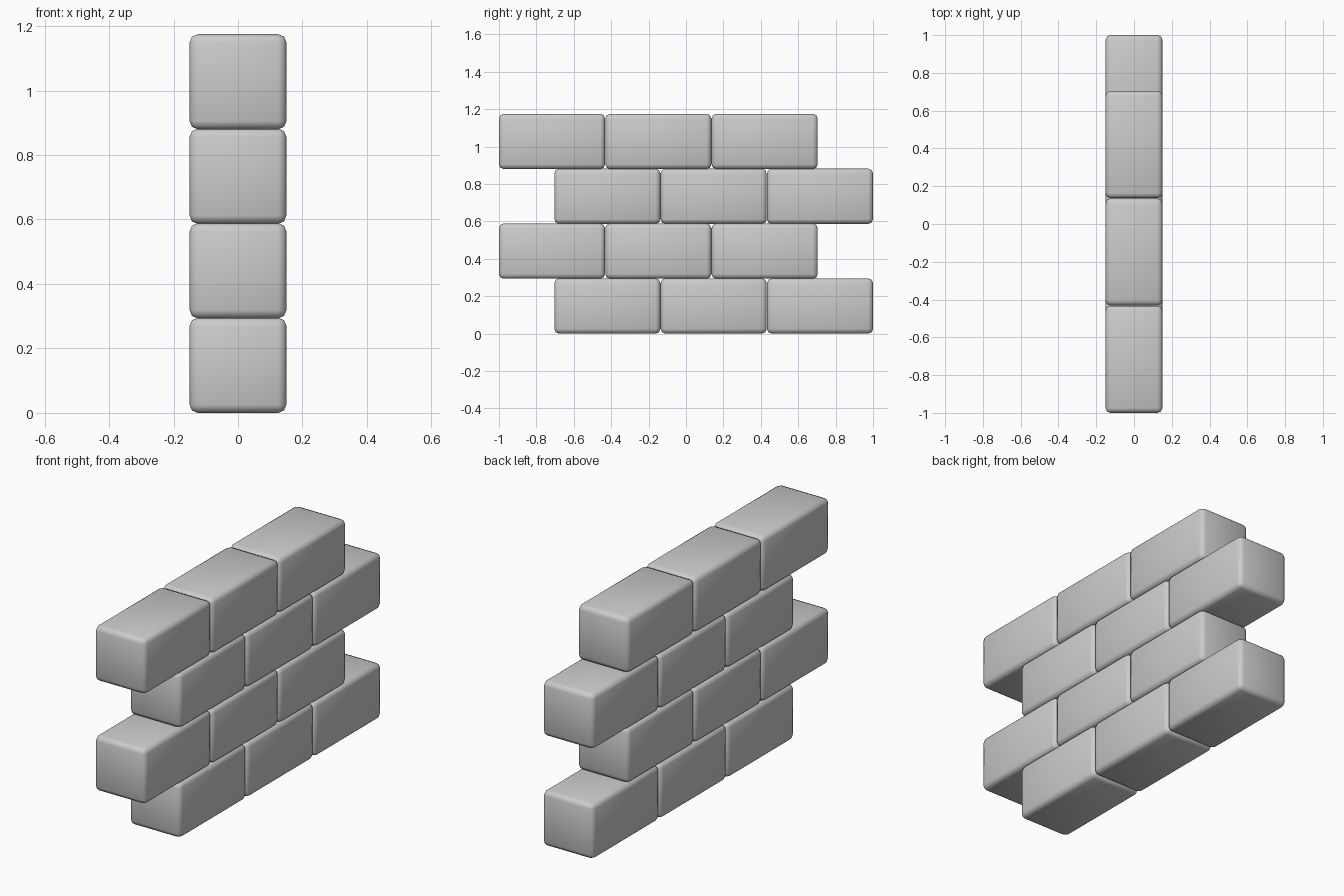
import bpy
import bmesh

if "Cube" in bpy.data.objects:
    bpy.data.objects.remove(bpy.data.objects["Cube"])

WIDTH, LENGTH, HEIGHT = 0.30, 0.567, 0.295
PITCH_Y, PITCH_Z = 0.5685, 0.2933


def brick(name, y, z):
    """Rounded, smooth-shaded brick centred on x = 0."""
    bm = bmesh.new()
    bmesh.ops.create_cube(bm, size=1)
    bmesh.ops.scale(bm, vec=(WIDTH, LENGTH, HEIGHT), verts=bm.verts)
    bmesh.ops.bevel(bm, geom=bm.edges[:], offset=0.025, segments=2,
                    profile=0.5, affect='EDGES')
    for face in bm.faces:
        face.smooth = True
    mesh = bpy.data.meshes.new(name)
    bm.to_mesh(mesh)
    bm.free()
    obj = bpy.data.objects.new(name, mesh)
    obj.location = (0, y, z)
    bpy.context.collection.objects.link(obj)


# Four courses of three bricks, alternately shifted to the back and front
for row in range(4):
    side = 1 if row % 2 == 0 else -1
    for col in range(3):
        y = side * (1 - LENGTH / 2 - col * PITCH_Y)
        brick(f"brick_row{row + 1}_{col + 1}", y, HEIGHT / 2 + row * PITCH_Z)
